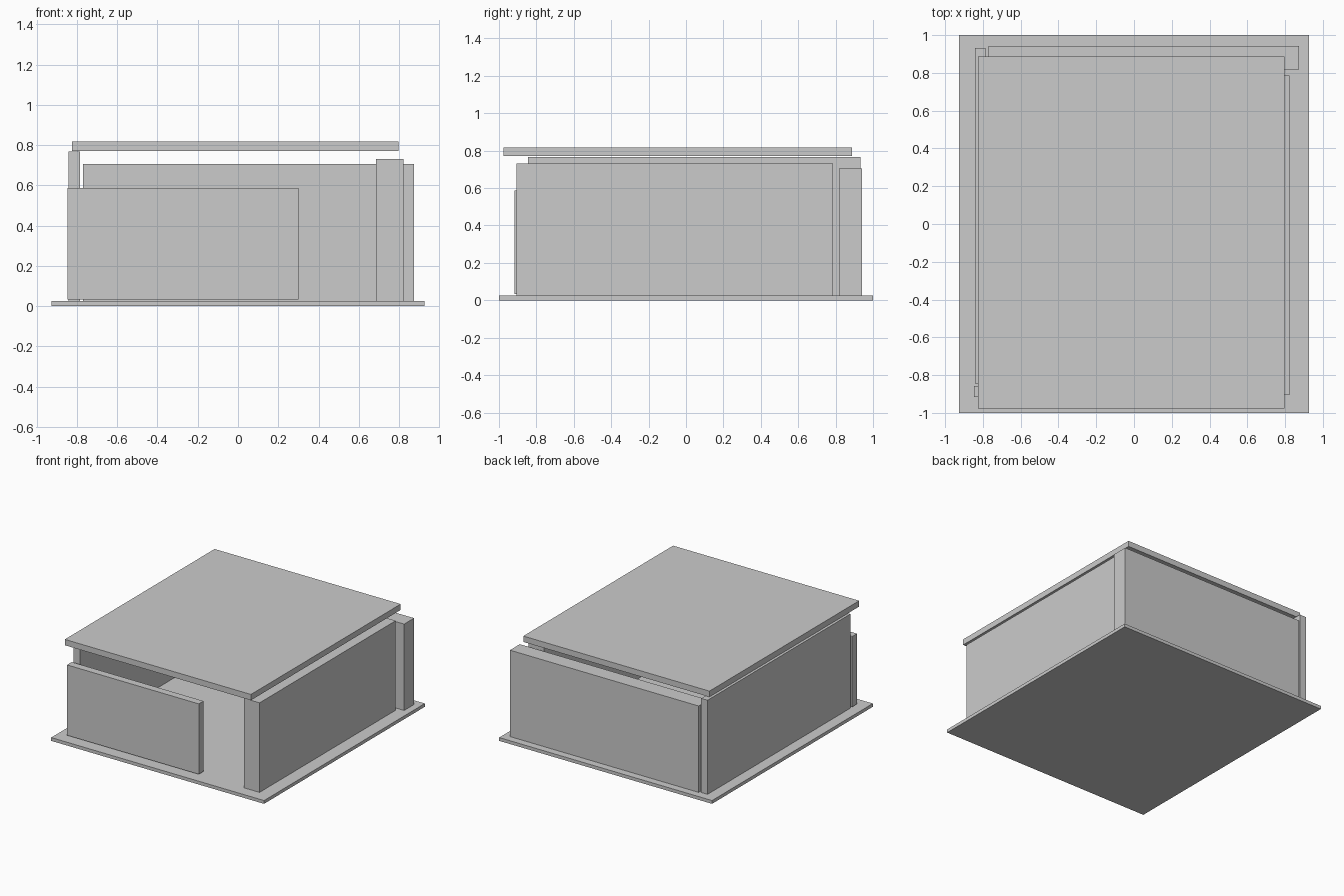
import bpy

if "Cube" in bpy.data.objects:
    bpy.data.objects.remove(bpy.data.objects["Cube"])


def slab(name, x, y, z):
    """Box spanning the given (min, max) ranges."""
    bpy.ops.mesh.primitive_cube_add(
        size=1, location=[(a + b) / 2 for a, b in (x, y, z)])
    ob = bpy.context.object
    ob.name = name
    ob.scale = [b - a for a, b in (x, y, z)]
    bpy.ops.object.transform_apply(location=False, rotation=False, scale=True)
    return ob


# Ground slab
slab("floor", (-0.927, 0.927), (-1, 1), (0, 0.026))

# Four walls of uneven height, the front one leaving a doorway
slab("left_wall", (-0.841, -0.786), (-0.845, 0.933), (0.026, 0.767))
slab("right_wall", (0.685, 0.822), (-0.906, 0.787), (0.026, 0.731))
slab("back_wall", (-0.77, 0.874), (0.819, 0.942), (0.026, 0.706))
slab("front_wall", (-0.848, 0.3), (-0.916, -0.857), (0.033, 0.587))

# Flat roof
slab("roof", (-0.825, 0.796), (-0.976, 0.887), (0.771, 0.817))
